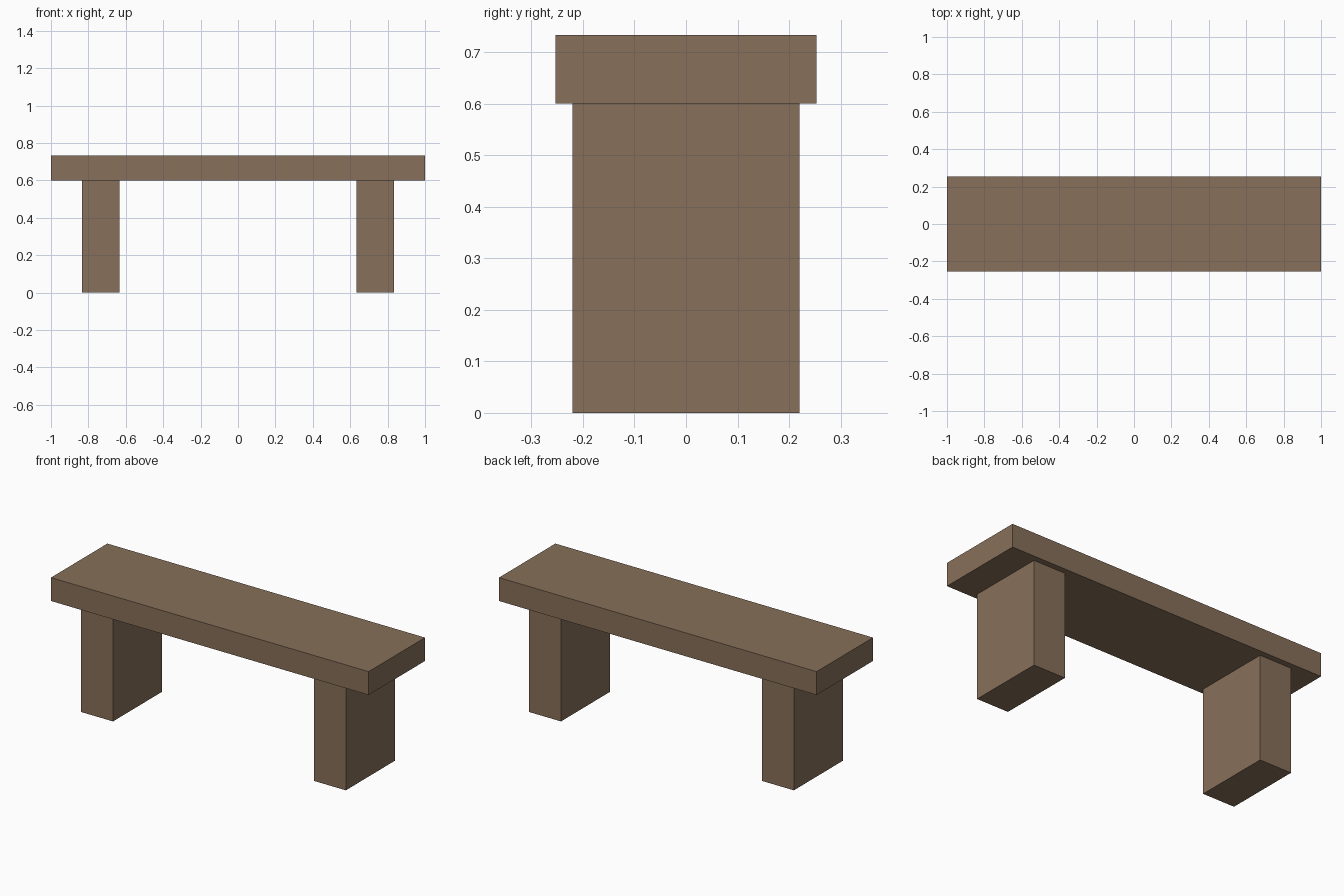
import bpy
import bmesh
from mathutils import Matrix, Vector

cube = bpy.data.objects.get("Cube")
if cube:
    bpy.data.objects.remove(cube, do_unlink=True)

# Brown wood
wood = bpy.data.materials.new("brown wood")
wood.use_nodes = True
color = (0.242, 0.162, 0.102, 1.0)
wood.diffuse_color = color
wood.node_tree.nodes["Principled BSDF"].inputs["Base Color"].default_value = color


def add_box(name, size, center):
    """Add a flat-shaded box of the given size."""
    bm = bmesh.new()
    bmesh.ops.create_cube(bm, size=1.0, matrix=Matrix.Diagonal((*size, 1.0)))
    mesh = bpy.data.meshes.new(name)
    bm.to_mesh(mesh)
    bm.free()
    mesh.materials.append(wood)
    obj = bpy.data.objects.new(name, mesh)
    obj.location = Vector(center)
    bpy.context.collection.objects.link(obj)
    return obj


leg_height = 0.6
seat_thickness = 0.133

# Seat slab
add_box("seat", (2.0, 0.507, seat_thickness), (0, 0, leg_height + seat_thickness / 2))

# Block legs, one at each end
for side, name in ((1, "left_leg"), (-1, "right_leg")):
    add_box(name, (0.2, 0.44, leg_height), (side * 0.733, 0, leg_height / 2))
